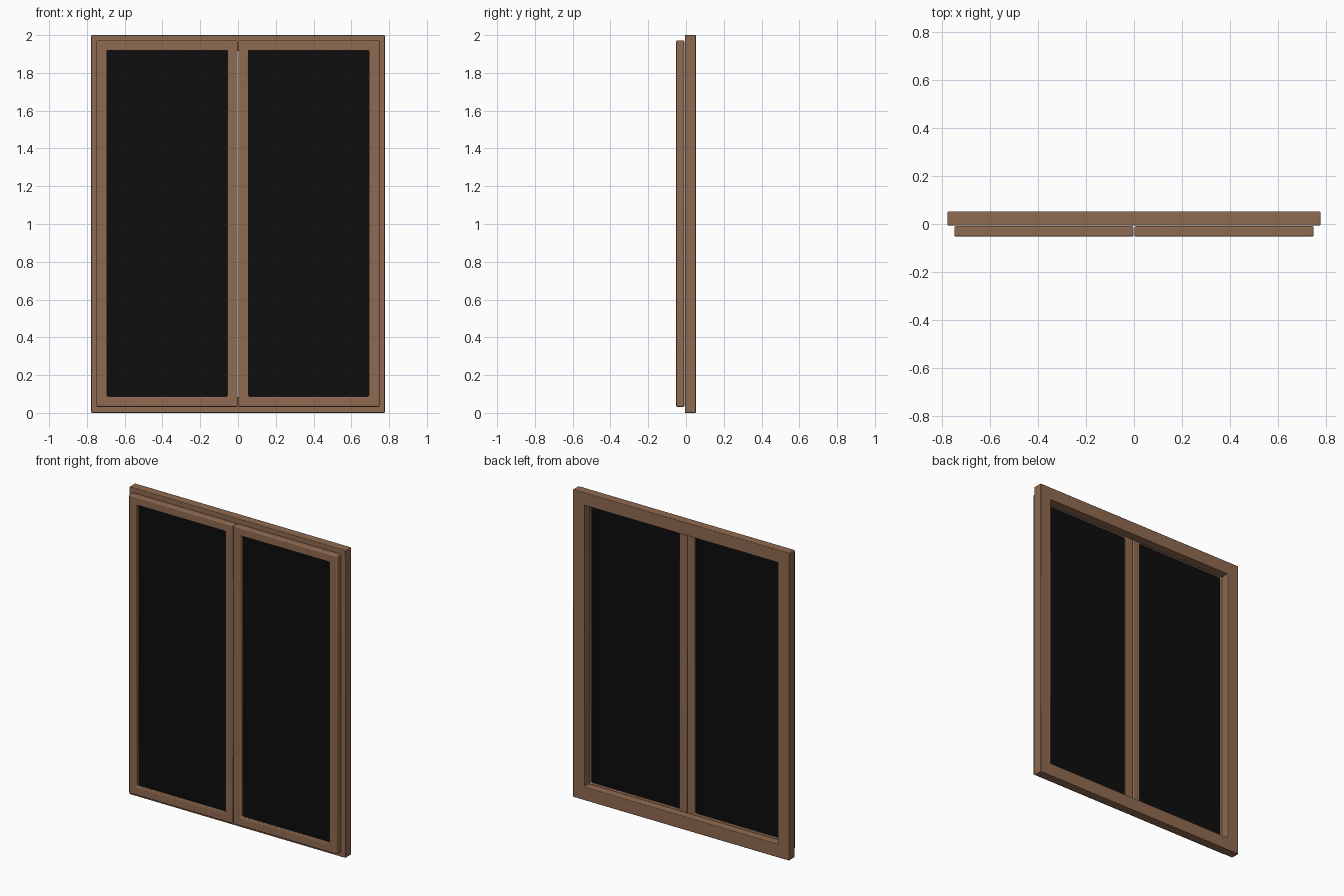
import bpy, bmesh

if "Cube" in bpy.data.objects:
    bpy.data.objects.remove(bpy.data.objects["Cube"])


def material(name, rgb):
    m = bpy.data.materials.new(name)
    m.diffuse_color = (*rgb, 1)
    m.use_nodes = True
    m.node_tree.nodes["Principled BSDF"].inputs["Base Color"].default_value = m.diffuse_color
    return m


wood = material("brown wood", (0.275, 0.145, 0.082))
black = material("black glass", (0.004, 0.004, 0.004))


def finish(name, bm, mat):
    bmesh.ops.recalc_face_normals(bm, faces=bm.faces)
    me = bpy.data.meshes.new(name)
    bm.to_mesh(me)
    bm.free()
    me.materials.append(mat)
    ob = bpy.data.objects.new(name, me)
    bpy.context.collection.objects.link(ob)
    return ob


def rect(bm, r, y):
    x0, x1, z0, z1 = r
    return [bm.verts.new((x, y, z)) for x, z in ((x0, z0), (x1, z0), (x1, z1), (x0, z1))]


def ring(name, outer, inner, y0, y1, bevel):
    """Rectangular frame with softly rounded edges."""
    bm = bmesh.new()
    loops = [rect(bm, outer, y0), rect(bm, outer, y1), rect(bm, inner, y1), rect(bm, inner, y0)]
    for a, b in zip(loops, loops[1:] + loops[:1]):
        for i in range(4):
            j = (i + 1) % 4
            bm.faces.new((a[i], a[j], b[j], b[i]))
    ob = finish(name, bm, wood)
    mod = ob.modifiers.new("rounded edges", 'BEVEL')
    mod.width = bevel
    mod.segments = 3
    mod.limit_method = 'ANGLE'
    bpy.context.view_layer.objects.active = ob
    ob.select_set(True)
    bpy.ops.object.shade_smooth_by_angle()
    ob.select_set(False)


def pane(name, r, y0, y1):
    bm = bmesh.new()
    a, b = rect(bm, r, y0), rect(bm, r, y1)
    bm.faces.new(a)
    bm.faces.new(b)
    for i in range(4):
        j = (i + 1) % 4
        bm.faces.new((a[i], a[j], b[j], b[i]))
    finish(name, bm, black)


# fixed outer frame
ring("outer_frame", (-0.777, 0.777, 0, 2), (-0.695, 0.695, 0.085, 1.917), -0.006, 0.052, 0.004)

# two sashes with dark glass
for side, s in (("left", -1), ("right", 1)):
    def span(a, b):
        return tuple(sorted((s * a, s * b)))
    ring(side + "_sash", (*span(0.002, 0.749), 0.032, 1.972),
         (*span(0.056, 0.693), 0.088, 1.918), -0.052, -0.009, 0.006)
    pane(side + "_glass", (*span(0.048, 0.701), 0.08, 1.926), -0.029, -0.023)
